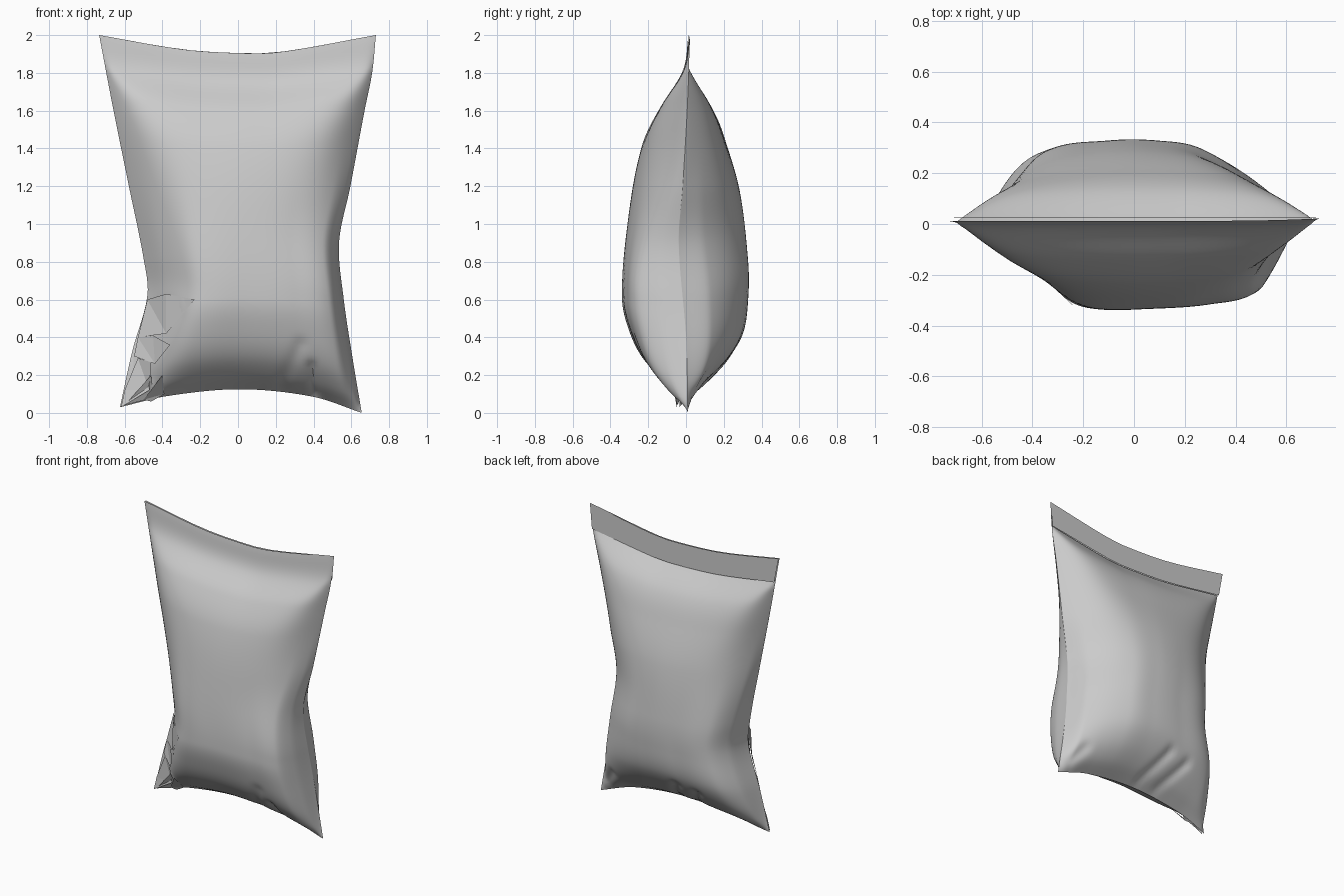
import bpy, bmesh, math
from mathutils import Vector

if "Cube" in bpy.data.objects:
    bpy.data.objects.remove(bpy.data.objects["Cube"], do_unlink=True)

foil = bpy.data.materials.new("silver grey foil")
foil.use_nodes = True
GREY = (0.6, 0.6, 0.6, 1)
foil.diffuse_color = GREY
foil.node_tree.nodes["Principled BSDF"].inputs["Base Color"].default_value = GREY

# Profiles: (position, value)
LEFT = [(0, -.625), (.15, -.56), (.3, -.48), (.4, -.5), (.6, -.58), (.8, -.66), (1, -.735)]
RIGHT = [(0, .655), (.15, .605), (.3, .56), (.45, .535), (.6, .595), (.8, .67), (.9, .71), (1, .73)]
BOTTOM = [(-1, .03), (-.6, .09), (0, .125), (.6, .085), (1, 0)]
TOP = [(-1, 2), (-.4, 1.925), (0, 1.905), (.3, 1.91), (1, 2)]
FRONT_DEPTH = [(0, 0), (.04, .12), (.1, .23), (.18, .3), (.27, .335), (.5, .31),
               (.72, .24), (.83, .15), (.915, .03), (1, 0)]
BACK_DEPTH = [(0, 0), (.04, .12), (.1, .23), (.17, .3), (.27, .325), (.38, .325),
              (.58, .285), (.72, .215), (.83, .135), (.915, 0)]
FRONT_SECTION = [(-1, 0), (-.8, .5), (-.55, .9), (-.35, 1), (0, 1), (.5, .94),
                 (.85, .77), (.96, .4), (1, 0)]
BACK_SECTION = [(-1, 0), (-.94, .5), (-.75, .88), (-.27, 1), (.1, 1), (.44, .9), (.88, .42), (1, 0)]
RIGHT_SEAM = [(0, .01), (.2, 0), (.45, -.04), (.6, -.02), (.8, 0), (1, .01)]
LEFT_SEAM = [(0, -.035), (.2, -.015), (.5, 0), (1, 0)]
SEAL = .915


def curve(points, t):
    """Smooth interpolation through points, with slopes from the neighbours."""
    i = max(k for k in range(len(points) - 1) if k == 0 or points[k][0] <= t)

    def slope(k):
        a, b = points[max(k - 1, 0)], points[min(k + 1, len(points) - 1)]
        return (b[1] - a[1]) / (b[0] - a[0])
    (x0, y0), (x1, y1) = points[i], points[i + 1]
    h = x1 - x0
    s = (t - x0) / h
    return ((1 + 2 * s) * (1 - s) ** 2 * y0 + s * (1 - s) ** 2 * h * slope(i)
            + s * s * (3 - 2 * s) * y1 - s * s * (1 - s) * h * slope(i + 1))


def crease(x, z, a, b, depth, width):
    """Narrow valley along the segment a-b."""
    a, p = Vector(a), Vector((x, z))
    d = Vector(b) - a
    t = min(1, max(0, (p - a).dot(d) / d.length_squared))
    return depth * math.exp(-((p - a - d * t).length / width) ** 2)


FRONT_CREASES = [((.39, .25), (.41, .1), .02, .022), ((.33, .36), (.22, .12), .01, .035),
                 ((-.4, .52), (-.5, .2), .045, .07)]
BACK_CREASES = [((-.1, .33), (0, .17), .02, .03), ((-.25, .3), (-.15, .16), .02, .03),
                ((.5, .2), (.58, .1), .015, .035)]


def surface(u, v, side):
    """Point on the front (side -1) or back (side 1) sheet."""
    left, right = curve(LEFT, v), curve(RIGHT, v)
    x = left + (right - left) * (u + 1) / 2
    z = curve(BOTTOM, u) * (1 - v) + curve(TOP, u) * v
    front = side < 0
    puff = max(0, curve(FRONT_DEPTH if front else BACK_DEPTH, v))
    low = max(0, curve(FRONT_SECTION if front else BACK_SECTION, u))
    # Upper part: steep straight flanks that level out into a gentle crown
    rim = min(x - left, right - x)
    high = (.75 * math.tanh(1.5 * rim / max(puff, .04)) * (1 - .12 * u * u)
            + .25 * max(0, 1 - u * u) ** .7)
    t = min(1, max(0, (v - .3) / .45))
    t = t * t * (3 - 2 * t)
    depth = puff * (low * (1 - t) + high * t)
    for c in FRONT_CREASES if front else BACK_CREASES:
        depth -= min(crease(x, z, *c), depth * .8)
    seam = curve(RIGHT_SEAM if u > 0 else LEFT_SEAM, v) * u ** 4
    return Vector((x, seam + .012 * v ** 3 + side * depth, z))


def finish(bm, name, smooth=True):
    mesh = bpy.data.meshes.new(name)
    bm.to_mesh(mesh)
    bm.free()
    mesh.materials.append(foil)
    ob = bpy.data.objects.new(name, mesh)
    bpy.context.collection.objects.link(ob)
    bpy.ops.object.select_all(action='DESELECT')
    ob.select_set(True)
    bpy.context.view_layer.objects.active = ob
    if smooth:
        bpy.ops.object.shade_smooth_by_angle(angle=math.radians(40))


def sheet(bm, side, v0, v1, rows, cols=80):
    """Grid of quads, denser towards the side seams."""
    us = [math.sin(math.pi / 2 * (2 * i / cols - 1)) for i in range(cols + 1)]
    grid = [[bm.verts.new(surface(u, v0 + (v1 - v0) * j / rows, side)) for u in us]
            for j in range(rows + 1)]
    for low, high in zip(grid, grid[1:]):
        for i in range(cols):
            quad = [low[i], low[i + 1], high[i + 1], high[i]]
            bm.faces.new(quad if side < 0 else quad[::-1])


# Puffed bag body: two sheets joined along the seams, front running up to the rim
bm = bmesh.new()
sheet(bm, -1, 0, SEAL, 90)
sheet(bm, 1, 0, SEAL, 90)
sheet(bm, -1, SEAL, 1, 8)
bmesh.ops.remove_doubles(bm, verts=bm.verts, dist=.0005)
finish(bm, "bag_body")

# Flat seal strip along the back of the top edge
bm = bmesh.new()
ends = [(surface(i / 6 - 1, SEAL - .003, -1), surface(i / 6 - 1, 1, -1)) for i in range(13)]
cols = [[bm.verts.new((p.x, y, p.z)) for p, y in zip(pair, (.025, .023))] for pair in ends]
for a, b in zip(cols, cols[1:]):
    bm.faces.new((b[0], a[0], a[1], b[1]))
finish(bm, "top_seal")

# Crumpled folds at the lower corner: jagged flat flaps lying on the front
FLAPS = [[(-.38, .42), (-.23, .6), (-.38, .63), (-.48, .6), (-.53, .4)],
         [(-.44, .26), (-.36, .36), (-.45, .41), (-.53, .4), (-.55, .3)],
         [(-.47, .12), (-.46, .27), (-.53, .29), (-.6, .12), (-.62, .03)],
         [(-.45, .08), (-.46, .2), (-.6, .04)],
         [(-.39, .1), (-.4, .2), (-.5, .07), (-.46, .06)]]


def lay(x, z):
    """Place a point just in front of the front sheet."""
    u, v = -.8, z / 2
    for _ in range(12):
        l, r = curve(LEFT, v), curve(RIGHT, v)
        u = min(1, max(-1, 2 * (x - l) / (r - l) - 1))
        lo, hi = curve(BOTTOM, u), curve(TOP, u)
        v = min(1, max(0, (z - lo) / (hi - lo)))
    return Vector((x, surface(u, v, -1).y - .015, z))


bm = bmesh.new()
for flap in FLAPS:
    verts = [bm.verts.new(lay(x, z)) for x, z in flap]
    for b, c in zip(verts[1:], verts[2:]):
        bm.faces.new((verts[0], b, c))
finish(bm, "corner_folds", smooth=False)
